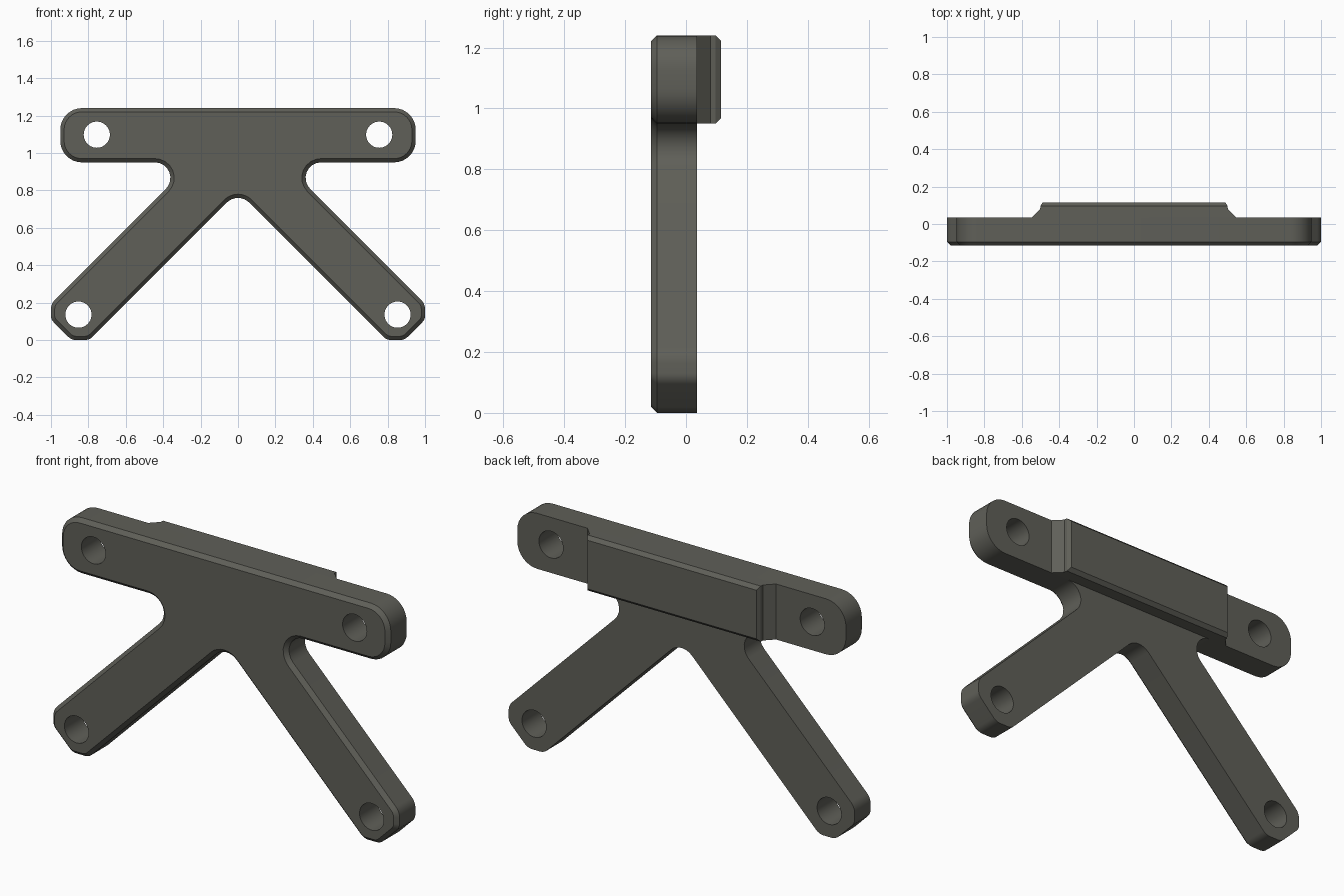
import bpy, bmesh, math
from mathutils import Vector

if "Cube" in bpy.data.objects:
    bpy.data.objects.remove(bpy.data.objects["Cube"])

FRONT, BACK, CHAMFER = -0.115, 0.036, 0.02

grey = bpy.data.materials.new("dark warm grey")
grey.diffuse_color = (0.115, 0.115, 0.098, 1)
grey.use_nodes = True
grey.node_tree.nodes["Principled BSDF"].inputs["Base Color"].default_value = grey.diffuse_color


def fillet(corners, steps=8):
    """Round every (x, z, radius) corner of a closed outline."""
    pts, n = [], len(corners)
    for i, (x, z, r) in enumerate(corners):
        p = Vector((x, z))
        a = (Vector(corners[i - 1][:2]) - p).normalized()
        b = (Vector(corners[(i + 1) % n][:2]) - p).normalized()
        half = a.angle(b) / 2
        c = p + (a + b).normalized() * (r / math.sin(half))
        s = p + a * (r / math.tan(half)) - c
        e = p + b * (r / math.tan(half)) - c
        sweep = s.angle_signed(e)
        for k in range(steps + 1):
            t = -sweep * k / steps
            pts.append(c + Vector((s.x * math.cos(t) - s.y * math.sin(t),
                                   s.x * math.sin(t) + s.y * math.cos(t))))
    return pts


def inset(pts, d):
    """Offset a clockwise outline inwards by d."""
    out, n = [], len(pts)
    for i, p in enumerate(pts):
        a = (p - pts[i - 1]).normalized()
        b = (pts[(i + 1) % n] - p).normalized()
        na, nb = Vector((a.y, -a.x)), Vector((b.y, -b.x))
        m = (na + nb).normalized()
        out.append(p + m * (d / m.dot(na)))
    return out


def loft(name, rings):
    """Skin (y, outline) rings into a closed solid."""
    bm = bmesh.new()
    loops = [[bm.verts.new((p[0], y, p[1])) for p in ring] for y, ring in rings]
    n = len(loops[0])
    for lo, hi in zip(loops, loops[1:]):
        for i in range(n):
            j = (i + 1) % n
            bm.faces.new((lo[i], lo[j], hi[j], hi[i]))
    bm.faces.new(loops[0])
    bm.faces.new(loops[-1])
    bmesh.ops.recalc_face_normals(bm, faces=bm.faces)
    me = bpy.data.meshes.new(name)
    bm.to_mesh(me)
    bm.free()
    me.materials.append(grey)
    ob = bpy.data.objects.new(name, me)
    bpy.context.collection.objects.link(ob)
    return ob


# Bracket plate: crossbar with two splayed legs, mirrored about x = 0
right = [(0.95, 1.24, 0.115), (0.95, 0.95, 0.115), (0.244, 0.95, 0.083),
         (1.0, 0.194, 0.07), (1.0, 0.11, 0.05), (0.89, 0.0, 0.06),
         (0.795, 0.0, 0.06)]
left = [(-x, z, r) for x, z, r in reversed(right)]
outline = fillet(right + [(0, 0.795, 0.085)] + left)
plate = loft("bracket_plate", [(BACK, outline), (FRONT + CHAMFER, outline),
                               (FRONT, inset(outline, CHAMFER))])

# Bolt holes
for x, z in ((0.755, 1.098), (-0.755, 1.098), (0.853, 0.136), (-0.853, 0.136)):
    circle = [(x + 0.07 * math.cos(k * math.tau / 40),
               z + 0.07 * math.sin(k * math.tau / 40)) for k in range(40)]
    cutter = loft("hole_cutter", [(-0.3, circle), (0.3, circle)])
    cutter.hide_render = True
    cutter.hide_set(True)
    mod = plate.modifiers.new("bolt_hole", 'BOOLEAN')
    mod.operation, mod.solver, mod.object = 'DIFFERENCE', 'EXACT', cutter

# Apply the holes and discard the cutters
bpy.context.view_layer.update()
depsgraph = bpy.context.evaluated_depsgraph_get()
drilled = bpy.data.meshes.new_from_object(plate.evaluated_get(depsgraph))
plate.modifiers.clear()
plate.data = drilled
for ob in [o for o in bpy.data.objects if o.name.startswith("hole_cutter")]:
    bpy.data.objects.remove(ob)


# Raised pad on the back of the crossbar, with sloped ends
def rect(w, d):
    return [(-w, 0.95 + d), (w, 0.95 + d), (w, 1.24 - d), (-w, 1.24 - d)]


loft("back_pad", [(BACK, rect(0.545, 0)), (0.08, rect(0.502, 0)),
                  (0.097, rect(0.5, 0)), (0.115, rect(0.488, 0.018))])

# Smooth the rounded corners and bores, keep the chamfers crisp
bpy.ops.object.select_all(action='DESELECT')
plate.select_set(True)
bpy.context.view_layer.objects.active = plate
bpy.ops.object.shade_smooth_by_angle(angle=math.radians(25))
